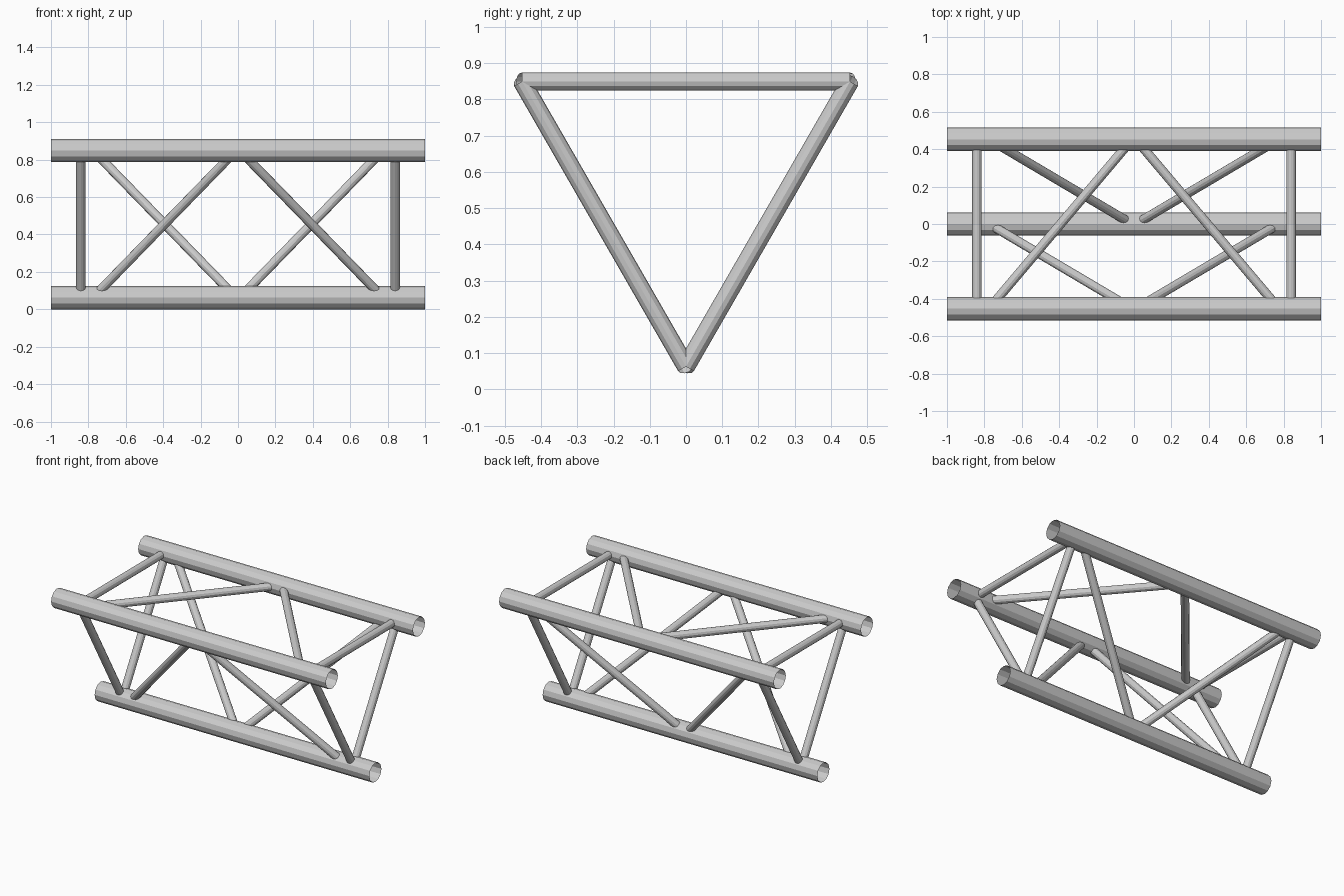
import bpy
import bmesh
from mathutils import Matrix, Vector

cube = bpy.data.objects.get("Cube")
if cube:
    bpy.data.objects.remove(cube, do_unlink=True)

metal = bpy.data.materials.new("light_grey_metal")
metal.use_nodes = True
GREY = (0.6, 0.6, 0.6, 1)
metal.diffuse_color = GREY
metal.node_tree.nodes["Principled BSDF"].inputs["Base Color"].default_value = GREY

SIDES = 12
RAIL_R, BRACE_R = 0.0625, 0.025
# Rail axes as (y, z), forming an equilateral triangle
BOTTOM, FRONT, BACK = (0, 0.0625), (-0.4525, 0.849), (0.4525, 0.849)


def tube(name, start, end, radius):
    """Open-ended, flat-sided tube between two points."""
    start, end = Vector(start), Vector(end)
    axis = (end - start).normalized()
    side = Vector((0, 1, 0)) if abs(axis.x) > 0.99 else Vector((1, 0, 0))
    u = (side - axis * side.dot(axis)).normalized()
    frame = Matrix((u, axis.cross(u), axis)).transposed().to_4x4()
    frame.translation = (start + end) / 2
    bm = bmesh.new()
    bmesh.ops.create_cone(bm, cap_ends=False, segments=SIDES, radius1=radius,
                          radius2=radius, depth=(end - start).length, matrix=frame)
    mesh = bpy.data.meshes.new(name)
    bm.to_mesh(mesh)
    bm.free()
    mesh.materials.append(metal)
    obj = bpy.data.objects.new(name, mesh)
    bpy.context.collection.objects.link(obj)
    return obj


# Three long rails
for name, rail in (("bottom", BOTTOM), ("front", FRONT), ("back", BACK)):
    tube(name + "_rail", (-1, *rail), (1, *rail), RAIL_R)

# Each face of the truss: two straight struts and two diagonals that
# run from the ends of one rail to the middle of the next
for name, outer, inner in (("front", BOTTOM, FRONT),
                           ("top", FRONT, BACK),
                           ("back", BACK, BOTTOM)):
    for side, s in (("left", 1), ("right", -1)):
        tube(f"{name}_{side}_strut", (s * 0.84, *outer), (s * 0.84, *inner), BRACE_R)
        tube(f"{name}_{side}_diagonal", (s * 0.775, *outer), (s * 0.01, *inner), BRACE_R)
